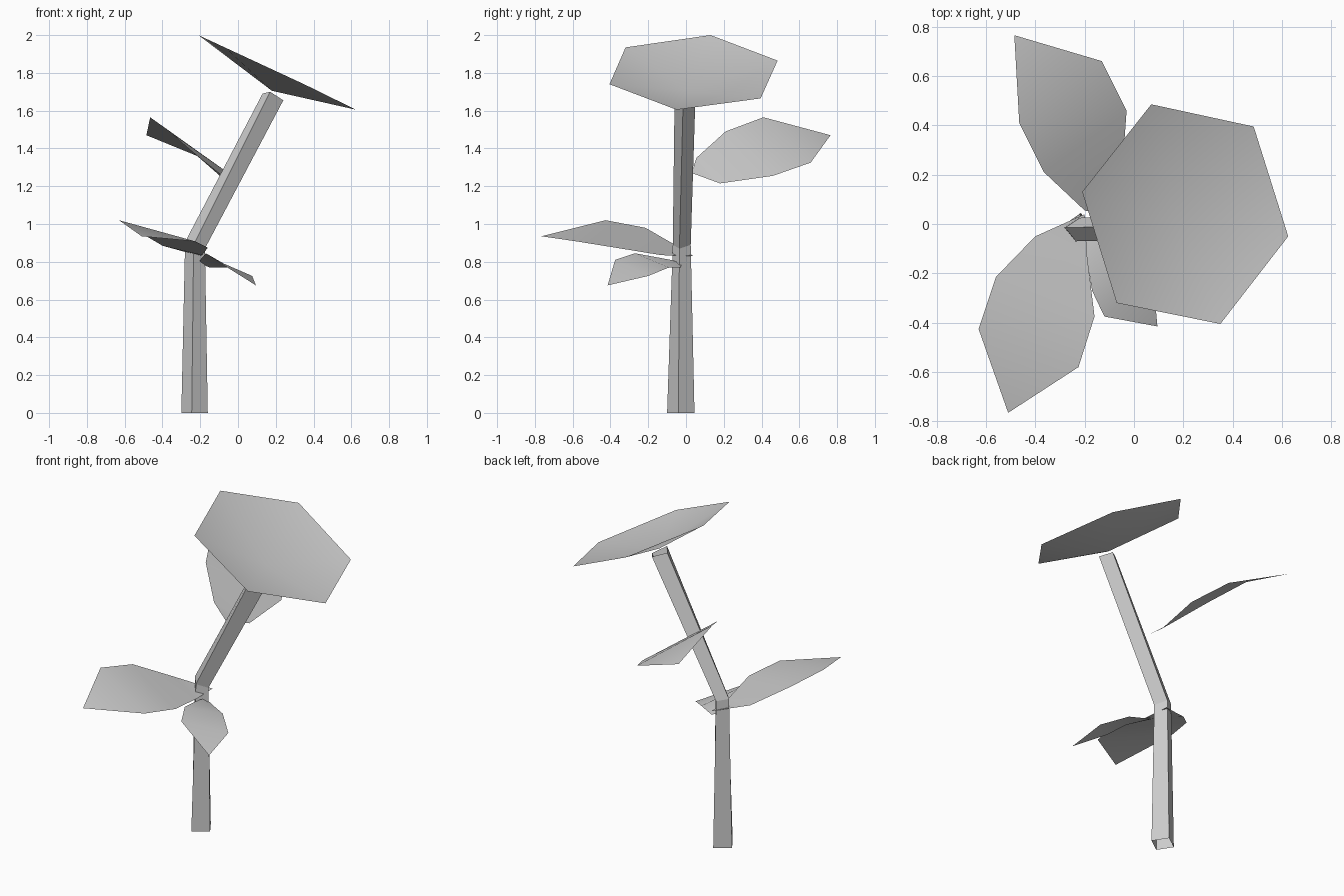
import bpy
import math

if "Cube" in bpy.data.objects:
    bpy.data.objects.remove(bpy.data.objects["Cube"])


def add_mesh(name, verts, faces, smooth=False):
    mesh = bpy.data.meshes.new(name)
    mesh.from_pydata(verts, [], faces)
    mesh.update()
    obj = bpy.data.objects.new(name, mesh)
    bpy.context.collection.objects.link(obj)
    if smooth:
        bpy.ops.object.select_all(action='DESELECT')
        obj.select_set(True)
        bpy.context.view_layer.objects.active = obj
        bpy.ops.object.shade_smooth_by_angle(angle=math.radians(30))
    return obj


def leaf(name, base, left, right, tip):
    """Thin leaf: strip of quads between two edges, closed at base and tip."""
    n = len(left)
    verts = [base] + left + right + [tip]
    L = lambda i: 1 + i
    R = lambda i: 1 + n + i
    faces = [(0, R(0), L(0))]
    faces += [(L(i), R(i), R(i + 1), L(i + 1)) for i in range(n - 1)]
    faces.append((L(n - 1), R(n - 1), 2 * n + 1))
    # keep the upper side facing up
    if name != "":
        faces = [tuple(reversed(f)) for f in faces]
    obj = add_mesh(name, verts, faces, True)
    if sum(p.normal.z * p.area for p in obj.data.polygons) < 0:
        obj.data.flip_normals()
    return obj


# Bent four-sided stem, open at the ends (corners: left, front, right, back)
rings = [
    [(-.30, -.015, 0), (-.245, -.10, 0), (-.16, -.04, 0), (-.215, .045, 0)],
    [(-.28, -.015, .905), (-.235, -.07, .89), (-.175, -.035, .87), (-.22, .025, .89)],
    [(.13, -.005, 1.69), (.17, -.06, 1.70), (.24, -.015, 1.655), (.195, .05, 1.67)],
]
stem_faces = [(4 * r + i, 4 * r + (i + 1) % 4, 4 * r + 4 + (i + 1) % 4, 4 * r + 4 + i)
              for r in range(2) for i in range(4)]
add_mesh("stem", [v for ring in rings for v in ring], stem_faces)

# Six-sided shallow flower cup, dipping to the stem end
rim = [(-.21, .13, 2.0), (-.07, -.32, 1.935), (.35, -.405, 1.74),
       (.625, -.05, 1.605), (.485, .395, 1.665), (.07, .485, 1.865)]
add_mesh("flower_head", rim + [(.18, 0, 1.705)],
         [(i, (i + 1) % 6, 6) for i in range(6)], True)

# Leaves
leaf("large_front_leaf", (-.20, .04, .83),
     [(-.40, -.05, .885), (-.56, -.215, .98), (-.63, -.425, 1.02)],
     [(-.19, -.13, .835), (-.16, -.375, .875), (-.225, -.58, .908)],
     (-.51, -.765, .935))
leaf("small_front_leaf", (-.20, -.02, .79),
     [(-.20, -.08, .81), (-.17, -.27, .845), (-.12, -.375, .81)],
     [(-.15, -.03, .77), (-.04, -.09, .77), (.075, -.20, .725)],
     (.095, -.415, .675))
leaf("back_leaf", (-.10, .03, 1.27),
     [(-.20, .055, 1.35), (-.365, .21, 1.49), (-.465, .41, 1.565)],
     [(-.05, .18, 1.215), (-.03, .46, 1.255), (-.13, .66, 1.325)],
     (-.485, .765, 1.47))
